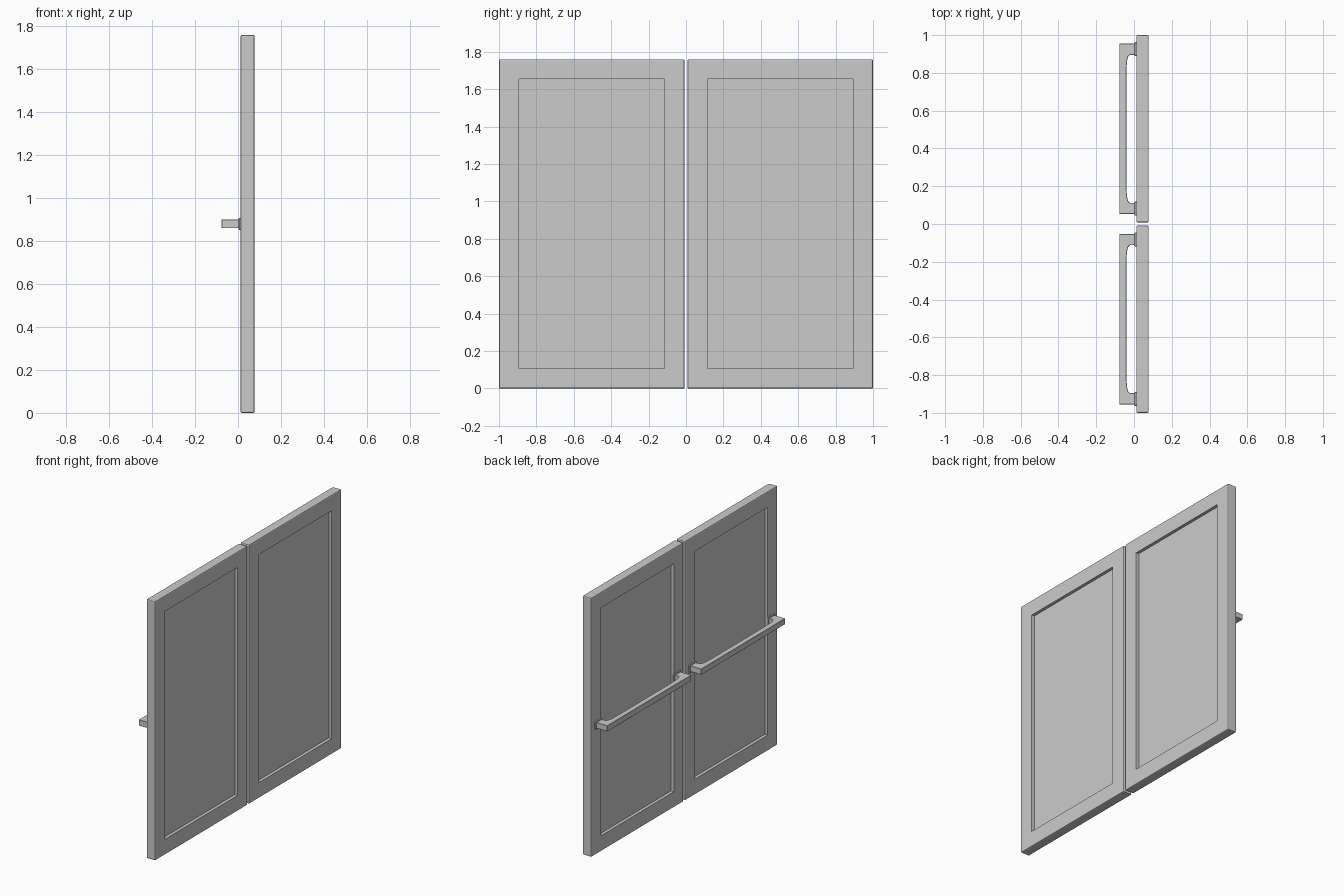
import bpy, bmesh

if "Cube" in bpy.data.objects:
    bpy.data.objects.remove(bpy.data.objects["Cube"])

Y_MID, Z_MID = 0.504, 0.88      # centre of one door
X0, X1 = 0.012, 0.0775          # door faces


def finish(name, bm):
    bmesh.ops.recalc_face_normals(bm, faces=bm.faces[:])
    mesh = bpy.data.meshes.new(name)
    bm.to_mesh(mesh)
    bm.free()
    ob = bpy.data.objects.new(name, mesh)
    bpy.context.collection.objects.link(ob)
    return ob


def box(x0, x1, y0, y1, z0, z1, bevel, segs=1):
    bm = bmesh.new()
    bmesh.ops.create_cube(bm, size=1)
    for v in bm.verts:
        v.co.x = x0 if v.co.x < 0 else x1
        v.co.y = y0 if v.co.y < 0 else y1
        v.co.z = z0 if v.co.z < 0 else z1
    bmesh.ops.bevel(bm, geom=bm.edges[:], offset=bevel, segments=segs,
                    profile=0.5, affect='EDGES')
    return bm


def door(name, y):
    # slab with eased edges and a sunken panel on both broad faces
    b = 0.007
    bm = box(X0, X1, y - 0.496, y + 0.496, 0, 2 * Z_MID, b, 2)
    faces = [f for f in bm.faces if f.calc_area() > 1]
    bmesh.ops.inset_individual(bm, faces=faces, thickness=0.147 - b, depth=0)
    bmesh.ops.inset_individual(bm, faces=faces, thickness=0, depth=-0.021)
    return finish(name, bm)


def handle(name, y):
    # bar pull: flat outline extruded in z, inner corners rounded
    h, i = 0.451, 0.392
    inner = [(X0, 0), (-0.022, 0), (-0.031, 0.009), (-0.036, 0.028),
             (-0.039, 0.06), (-0.041, 0.11)]
    half = [(-0.0775, h), (X0, h)] + [(x, i - d) for x, d in inner]
    outline = half + [(x, -v) for x, v in reversed(half)]
    bm = bmesh.new()
    face = bm.faces.new([bm.verts.new((x, y + v, Z_MID - 0.02)) for x, v in outline])
    out = bmesh.ops.extrude_face_region(bm, geom=[face])
    bmesh.ops.translate(bm, vec=(0, 0, 0.04),
                        verts=[v for v in out['geom'] if isinstance(v, bmesh.types.BMVert)])
    ob = finish(name, bm)
    mod = ob.modifiers.new("eased_edges", 'BEVEL')
    mod.width, mod.segments, mod.limit_method = 0.002, 1, 'ANGLE'
    return ob


for side, label in ((-1, "left"), (1, "right")):
    y = side * Y_MID
    door(label + "_door", y)
    handle(label + "_handle", y)
    # mounting plates under the handle feet
    for end, tag in ((-1, "inner"), (1, "outer")):
        yc = y + side * end * 0.4215
        finish(f"{label}_{tag}_handle_plate",
               box(0.003, X0 + 0.003, yc - 0.037, yc + 0.037,
                   Z_MID - 0.028, Z_MID + 0.028, 0.003))
